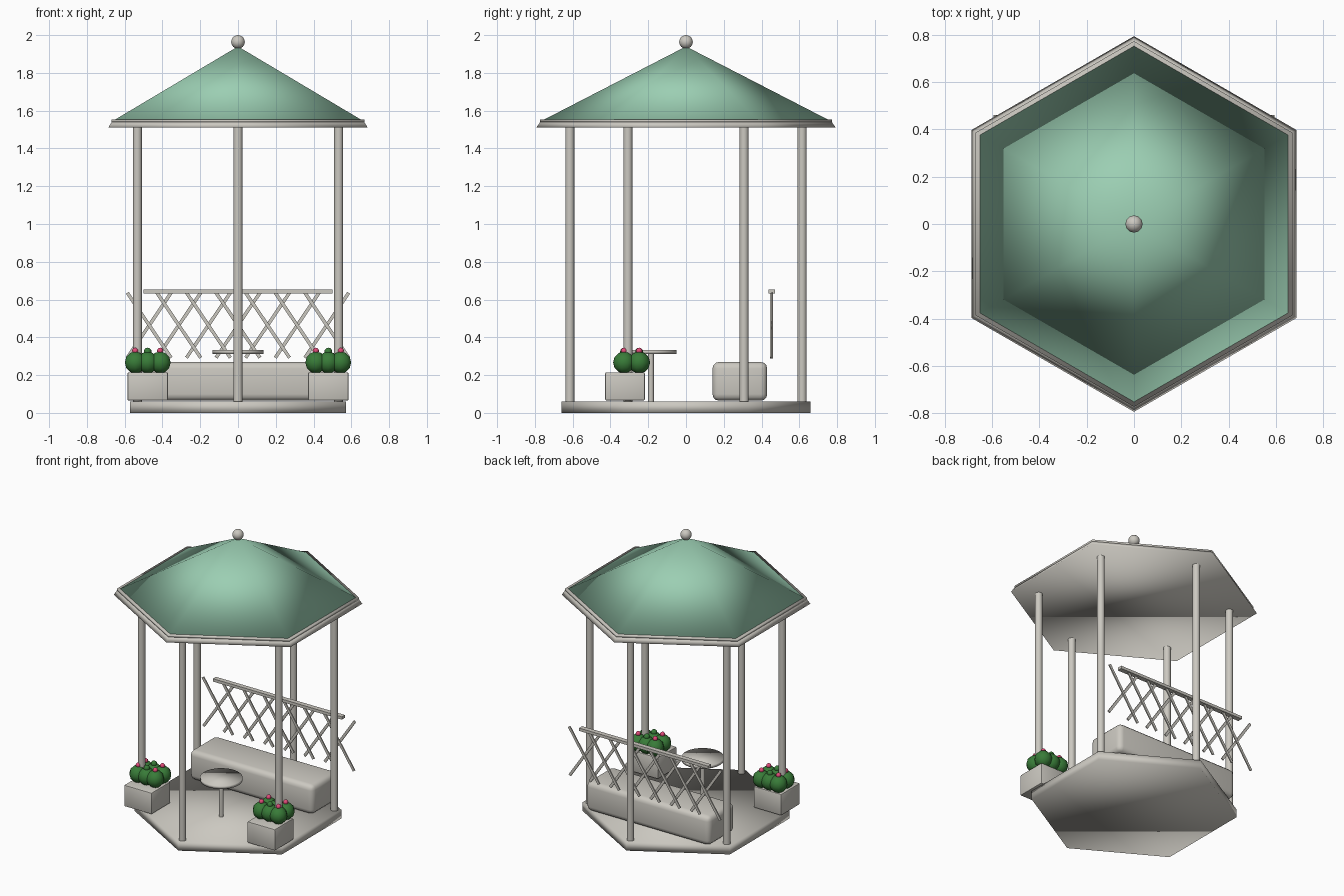
import bpy, math
from mathutils import Matrix

if "Cube" in bpy.data.objects:
    bpy.data.objects.remove(bpy.data.objects["Cube"])


def material(name, rgb):
    m = bpy.data.materials.new(name)
    m.diffuse_color = (*rgb, 1)
    m.use_nodes = True
    m.node_tree.nodes["Principled BSDF"].inputs["Base Color"].default_value = m.diffuse_color
    return m


STONE = material("pale_stone", (0.60, 0.58, 0.53))
ROOF = material("mint_green", (0.33, 0.62, 0.45))
LEAF = material("leaf_green", (0.04, 0.20, 0.04))
PINK = material("flower_pink", (0.75, 0.07, 0.19))


def finish(name, mat, angle=None):
    o = bpy.context.object
    o.name = name
    o.data.materials.append(mat)
    if angle is None:
        bpy.ops.object.shade_smooth()
    else:
        bpy.ops.object.shade_smooth_by_angle(angle=math.radians(angle))
    return o


def cone(name, mat, r1, r2, z0, z1, sides=6, x=0, y=0, angle=None):
    """Frustum between two heights; six-sided ones point a corner at the front."""
    bpy.ops.mesh.primitive_cone_add(vertices=sides, radius1=r1, radius2=r2, depth=z1 - z0,
                                    location=(x, y, (z0 + z1) / 2))
    return finish(name, mat, angle)


def box(name, mat, size, loc, bevel=0, segments=1, tilt=0):
    bpy.ops.mesh.primitive_cube_add(size=1, location=loc, rotation=(0, tilt, 0))
    o = bpy.context.object
    o.data.transform(Matrix.Diagonal((*size, 1)))
    if bevel:
        b = o.modifiers.new("bevel", "BEVEL")
        b.width, b.segments = bevel, segments
        bpy.ops.object.modifier_apply(modifier="bevel")
    return finish(name, mat, 35)


def ball(name, mat, r, loc, segments=12, rings=8):
    bpy.ops.mesh.primitive_uv_sphere_add(segments=segments, ring_count=rings, radius=r, location=loc)
    return finish(name, mat)


# Floor slab and posts
cone("floor", STONE, 0.66, 0.66, 0, 0.06)
for i in range(6):
    a = math.radians(30 + 60 * i)
    cone("post", STONE, 0.024, 0.024, 0.055, 1.52, 16,
         0.615 * math.cos(a), 0.615 * math.sin(a), 40)

# Roof: eave, rim, pyramid and finial
cone("eave", STONE, 0.793, 0.772, 1.51, 1.54)
cone("eave_rim", STONE, 0.772, 0.772, 1.54, 1.553)
cone("roof", ROOF, 0.755, 0, 1.551, 1.94)
ball("finial", STONE, 0.036, (0, 0, 1.964), 20, 12)

# Bench
box("bench", STONE, (0.96, 0.29, 0.205), (0, 0.285, 0.167), 0.035, 3)

# Round table
cone("table_stem", STONE, 0.015, 0.015, 0.055, 0.32, 12, 0, -0.185, 40)
cone("table_top", STONE, 0.135, 0.135, 0.313, 0.334, 24, 0, -0.185)

# Lattice screen
box("lattice_rail", STONE, (1.0, 0.034, 0.02), (0, 0.453, 0.643))
for i in range(7):
    for s in (-1, 1):
        box("lattice_slat", STONE, (0.018, 0.008, 0.415),
            (-0.47 + i * 0.94 / 6, 0.453 + 0.004 * s, 0.464), tilt=s * math.radians(34))

# Planters with bushes and flowers
for s in (-1, 1):
    cx = 0.478 * s
    box("planter", STONE, (0.215, 0.21, 0.15), (cx, -0.323, 0.14), 0.008, 2)
    for dx in (-0.066, 0, 0.066):
        for dy in (-0.04, 0.04):
            ball("bush", LEAF, 0.058, (cx + dx, -0.288 + dy, 0.267), 10, 6)
            if dx:
                ball("flower", PINK, 0.017, (cx + dx, -0.288 + dy, 0.328), 8, 6)
            else:
                ball("bud", LEAF, 0.021, (cx, -0.288 + dy, 0.324), 8, 6)
